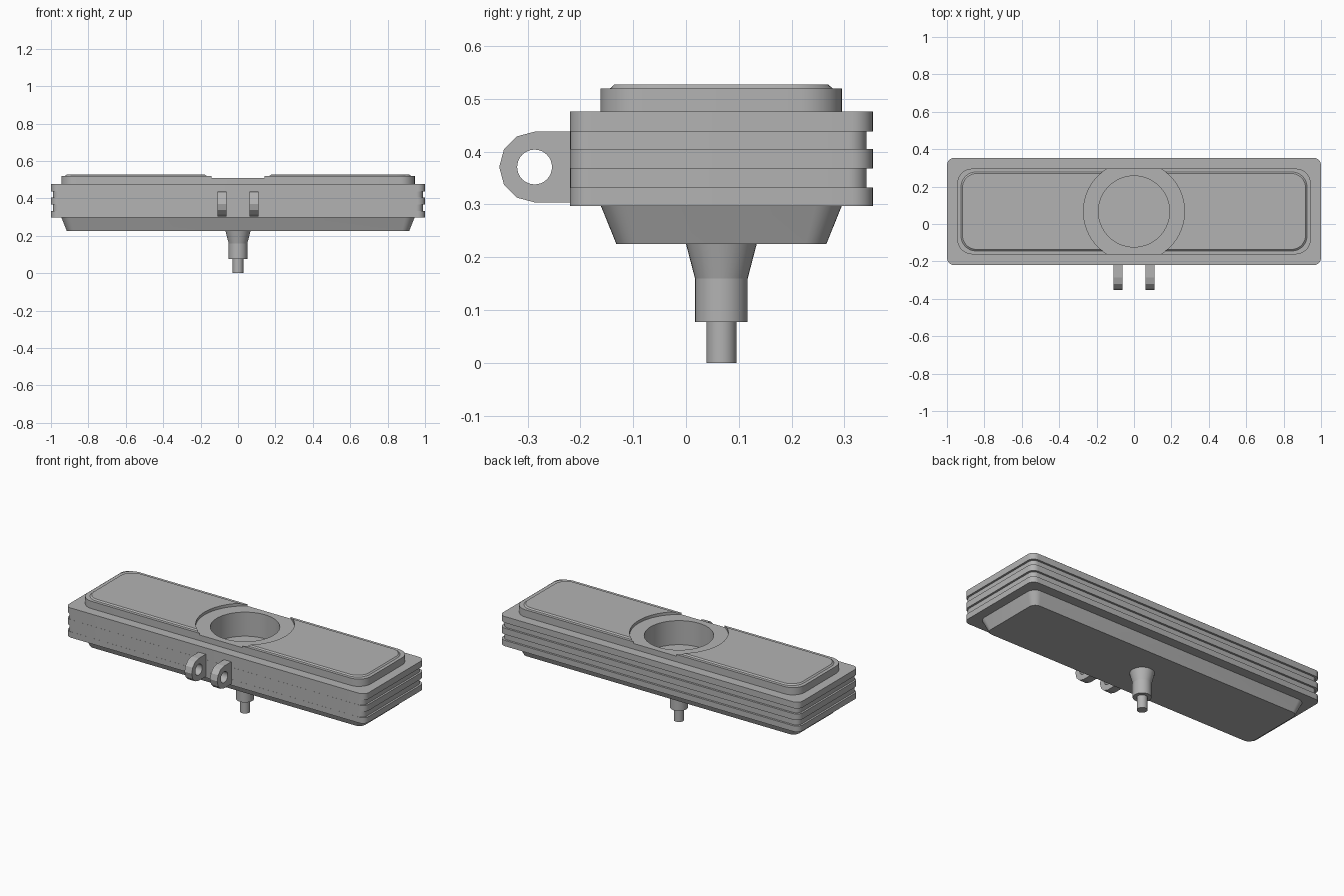
import bpy, bmesh, math

if "Cube" in bpy.data.objects:
    bpy.data.objects.remove(bpy.data.objects["Cube"], do_unlink=True)

grey = bpy.data.materials.new("plain_grey")
grey.use_nodes = True
grey.diffuse_color = (0.45, 0.45, 0.45, 1)
grey.node_tree.nodes["Principled BSDF"].inputs["Base Color"].default_value = (0.45, 0.45, 0.45, 1)

YC = 0.067  # shared centre line of the housing, pocket and stem


def loft(name, rings):
    """Closed solid skinned through rings of equal point count."""
    bm = bmesh.new()
    loops = [[bm.verts.new(p) for p in ring] for ring in rings]
    n = len(loops[0])
    for a, b in zip(loops, loops[1:]):
        for i in range(n):
            j = (i + 1) % n
            bm.faces.new((a[i], a[j], b[j], b[i]))
    bm.faces.new(loops[0])
    bm.faces.new(loops[-1])
    bmesh.ops.recalc_face_normals(bm, faces=bm.faces)
    mesh = bpy.data.meshes.new(name)
    bm.to_mesh(mesh)
    bm.free()
    mesh.materials.append(grey)
    obj = bpy.data.objects.new(name, mesh)
    bpy.context.collection.objects.link(obj)
    return obj


def rounded(hx, y0, y1, r, z, seg=8):
    """Rounded rectangle ring at height z."""
    pts = []
    corners = [(hx - r, y1 - r), (r - hx, y1 - r), (r - hx, y0 + r), (hx - r, y0 + r)]
    for k, (cx, cy) in enumerate(corners):
        for s in range(seg + 1):
            a = math.pi / 2 * (k + s / seg)
            pts.append((cx + r * math.cos(a), cy + r * math.sin(a), z))
    return pts


def circle(r, z, n=32):
    return [(r * math.cos(math.tau * i / n), YC + r * math.sin(math.tau * i / n), z)
            for i in range(n)]


def cut(obj, cutter):
    mod = obj.modifiers.new("cut", "BOOLEAN")
    mod.operation = "DIFFERENCE"
    mod.solver = "EXACT"
    mod.object = cutter
    bpy.context.view_layer.objects.active = obj
    bpy.ops.object.modifier_apply(modifier="cut")


# Main body, grooved on the ends and back, plain on the front
rings = []
for low, high in ((0.297, 0.332), (0.368, 0.405), (0.438, 0.476)):
    if rings:
        rings.append(rounded(0.988, -0.2195, 0.342, 0.035, low))
    rings += [rounded(1, -0.22, 0.354, 0.04, low), rounded(1, -0.22, 0.354, 0.04, high)]
    if high < 0.47:
        rings.append(rounded(0.988, -0.2195, 0.342, 0.035, high))
body = loft("main_body", rings)

# Tapered underside
base = loft("tapered_base", [rounded(0.915, -0.132, 0.266, 0.04, 0.225),
                             rounded(0.945, -0.162, 0.296, 0.05, 0.299)])

# Raised top with its shallow chamfered panel
top = loft("top_plate", [rounded(0.945, -0.162, 0.296, 0.08, 0.472),
                         rounded(0.945, -0.162, 0.296, 0.08, 0.52),
                         rounded(0.925, -0.144, 0.278, 0.08, 0.52),
                         rounded(0.917, -0.136, 0.27, 0.075, 0.527)])

# Round pocket and the shallow ring around it
pocket = loft("pocket_cutter", [circle(0.19, 0.365, 64), circle(0.19, 0.7, 64)])
recess = loft("recess_cutter", [circle(0.27, 0.51, 64), circle(0.27, 0.7, 64)])
cut(body, pocket)
cut(top, recess)
cut(top, pocket)

# Stem below
stem = loft("stem", [circle(0.0285, 0), circle(0.0285, 0.077), circle(0.05, 0.077),
                     circle(0.05, 0.16), circle(0.067, 0.225), circle(0.067, 0.23)])

# Pair of hinge lugs on the front
LY, LZ = -0.287, 0.371


def lug_ring(x):
    arc = [math.radians(90 + 30 * i) for i in range(7)]
    return ([(x, LY + 0.067 * math.cos(a), LZ + 0.067 * math.sin(a)) for a in arc]
            + [(x, -0.21, LZ - 0.067), (x, -0.21, LZ + 0.067)])


def pin_ring(x, n=32):
    return [(x, LY + 0.033 * math.cos(math.tau * i / n), LZ + 0.033 * math.sin(math.tau * i / n))
            for i in range(n)]


pin = loft("pin_cutter", [pin_ring(-0.2), pin_ring(0.2)])
lugs = []
for side, name in ((-1, "right_hinge_lug"), (1, "left_hinge_lug")):
    lug = loft(name, [lug_ring(side * 0.085 - 0.024), lug_ring(side * 0.085 + 0.024)])
    cut(lug, pin)
    lugs.append(lug)

for cutter in (pocket, recess, pin):
    bpy.data.objects.remove(cutter, do_unlink=True)

# Smooth the curves, keep the edges crisp
bpy.ops.object.select_all(action="DESELECT")
for obj in [body, base, top, stem] + lugs:
    obj.select_set(True)
    bpy.context.view_layer.objects.active = obj
bpy.ops.object.shade_smooth_by_angle(angle=math.radians(12.5))
